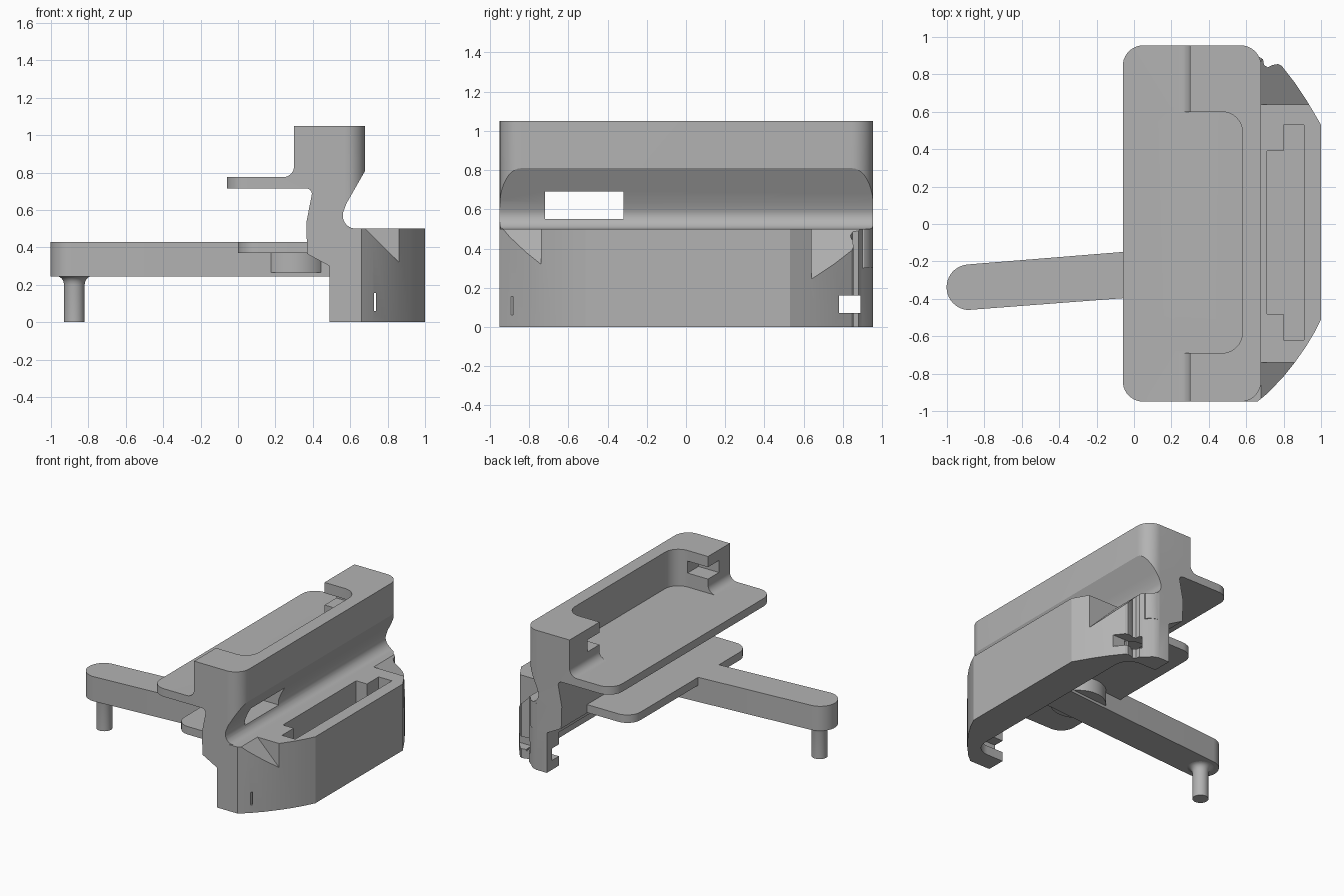
import bpy, bmesh, math
from mathutils import Vector

if "Cube" in bpy.data.objects:
    bpy.data.objects.remove(bpy.data.objects["Cube"])

grey = bpy.data.materials.new("plain grey")
grey.diffuse_color = (0.45, 0.45, 0.45, 1)
grey.use_nodes = True
grey.node_tree.nodes["Principled BSDF"].inputs["Base Color"].default_value = grey.diffuse_color


def prism(name, pts, lo, hi, axis="z"):
    """Extrude a 2D outline along z (outline in x, y) or y (outline in x, z)."""
    bm = bmesh.new()
    place = (lambda p: (p[0], p[1], lo)) if axis == "z" else (lambda p: (p[0], lo, p[1]))
    face = bm.faces.new([bm.verts.new(place(p)) for p in pts])
    out = bmesh.ops.extrude_face_region(bm, geom=[face])
    move = Vector((0, 0, hi - lo)) if axis == "z" else Vector((0, hi - lo, 0))
    bmesh.ops.translate(bm, vec=move, verts=[v for v in out["geom"] if isinstance(v, bmesh.types.BMVert)])
    bmesh.ops.recalc_face_normals(bm, faces=bm.faces)
    mesh = bpy.data.meshes.new(name)
    bm.to_mesh(mesh)
    bm.free()
    mesh.materials.append(grey)
    ob = bpy.data.objects.new(name, mesh)
    bpy.context.collection.objects.link(ob)
    return ob


def arc(cx, cy, r, a0, a1, n=10):
    return [(cx + r * math.cos(math.radians(a0 + (a1 - a0) * i / n)),
             cy + r * math.sin(math.radians(a0 + (a1 - a0) * i / n))) for i in range(n + 1)]


def rounded(x0, x1, y0, y1, r):
    return (arc(x1 - r, y1 - r, r, 0, 90) + arc(x0 + r, y1 - r, r, 90, 180)
            + arc(x0 + r, y0 + r, r, 180, 270) + arc(x1 - r, y0 + r, r, 270, 360))


def box(x0, x1, y0, y1, z0, z1):
    return prism("cutter", [(x0, y0), (x1, y0), (x1, y1), (x0, y1)], z0, z1)


def combine(ob, other, op):
    """Apply a boolean and remove the helper."""
    mod = ob.modifiers.new("bool", "BOOLEAN")
    mod.operation, mod.object, mod.solver = op, other, "EXACT"
    bpy.context.view_layer.objects.active = ob
    bpy.ops.object.modifier_apply(modifier=mod.name)
    bpy.data.objects.remove(other)


def cut(ob, other):
    combine(ob, other, "DIFFERENCE")


# Upper holder: side profile with shelf, back block and neck
profile = ([(-0.06, 0.775)] + arc(0.24, 0.835, 0.06, 270, 360, 8)
           + [(0.30, 1.05), (0.68, 1.05), (0.68, 0.81), (0.58, 0.635)]
           + arc(0.63, 0.57, 0.07, 155, 270, 10)
           + [(0.66, 0.50), (0.66, 0.30), (0.49, 0.30), (0.37, 0.365), (0.365, 0.53)]
           + arc(0.365, 0.685, 0.03, 0, 90, 6) + [(-0.06, 0.715)])
body = prism("holder_body", profile, -1, 1, "y")
combine(body, prism("cutter", rounded(-0.06, 0.68, -0.95, 0.955, 0.11), 0, 2), "INTERSECT")
# Tray recess, grooves in its end walls, and window through the neck
cut(body, prism("cutter", rounded(0.1, 0.58, -0.69, 0.60, 0.11), 0.775, 1.2))
cut(body, box(0.2, 0.47, -0.82, 0.74, 0.88, 0.97))
cut(body, box(0.2, 0.8, -0.72, -0.32, 0.55, 0.69))

# Base with bowed outer wall and a grooved corner
plan = [(0.49, -0.95), (0.66, -0.95), (0.72, -0.90), (0.80, -0.815), (0.86, -0.74), (0.92, -0.655),
        (0.965, -0.58), (1, -0.51), (1, 0.53), (0.965, 0.59), (0.92, 0.665), (0.86, 0.755),
        (0.79, 0.845), (0.77, 0.855), (0.74, 0.85), (0.715, 0.838), (0.695, 0.85), (0.69, 0.88),
        (0.66, 0.90), (0.62, 0.94), (0.58, 0.955), (0.49, 0.955)]
base = prism("base", plan, 0, 0.5)
wedge = [(0.68, 0.5), (1.1, 0.08), (1.1, 0.7), (0.68, 0.7)]
cut(base, prism("cutter", wedge, -1.1, -0.74, "y"))
cut(base, prism("cutter", wedge, 0.64, 1.1, "y"))
# Stepped pocket in the top
cut(base, prism("cutter", [(0.71, -0.48), (0.80, -0.48), (0.80, -0.62), (0.91, -0.62), (0.91, 0.53),
                           (0.80, 0.53), (0.80, 0.39), (0.71, 0.39)], 0.3, 0.7))
# Open underside, slits and catch notches
cut(base, prism("cutter", rounded(0.2, 0.745, -0.81, 0.81, 0.12), -0.1, 0.25))
cut(base, box(0.727, 0.737, -1.1, 1.1, 0.06, 0.155))
cut(base, box(0.4, 1.0, 0.78, 0.89, 0.07, 0.16))
cut(base, box(0.4, 0.69, -0.89, -0.78, 0.07, 0.16))
combine(body, base, "UNION")

# Lower plate under the shelf
plate = prism("lower_plate", rounded(0, 0.55, -0.75, 0.65, 0.11), 0.37, 0.43)

# Tapered arm with round tip and a round root
arm = prism("arm", arc(-0.88, -0.338, 0.122, 94, 266, 20) + [(0.49, -0.355), (0.49, -0.105)], 0.245, 0.43)
root = prism("arm_root", arc(0.30, -0.235, 0.19, 0, 351, 39), 0.265, 0.38)

# Peg with flared top, lathed as stacked rings
bm = bmesh.new()
rings = [(0.055, 0), (0.055, 0.2)] + [(0.055 + 0.04 * (1 - math.cos(t)), 0.2 + 0.046 * math.sin(t))
                                      for t in (0.4, 0.8, 1.2, 1.57)]
loops = [[bm.verts.new((-0.875 + r * math.cos(i * math.tau / 32), -0.338 + r * math.sin(i * math.tau / 32), z))
          for i in range(32)] for r, z in rings]
for a, b in zip(loops, loops[1:]):
    for i in range(32):
        bm.faces.new((a[i], a[(i + 1) % 32], b[(i + 1) % 32], b[i]))
bm.faces.new(loops[0][::-1])
bm.faces.new(loops[-1])
mesh = bpy.data.meshes.new("peg")
bm.to_mesh(mesh)
bm.free()
mesh.materials.append(grey)
peg = bpy.data.objects.new("peg", mesh)
bpy.context.collection.objects.link(peg)

# Smooth curved walls, keep edges sharp
for ob in (body, plate, arm, root, peg):
    bpy.ops.object.select_all(action="DESELECT")
    ob.select_set(True)
    bpy.context.view_layer.objects.active = ob
    bpy.ops.object.shade_smooth_by_angle(angle=math.radians(25))
